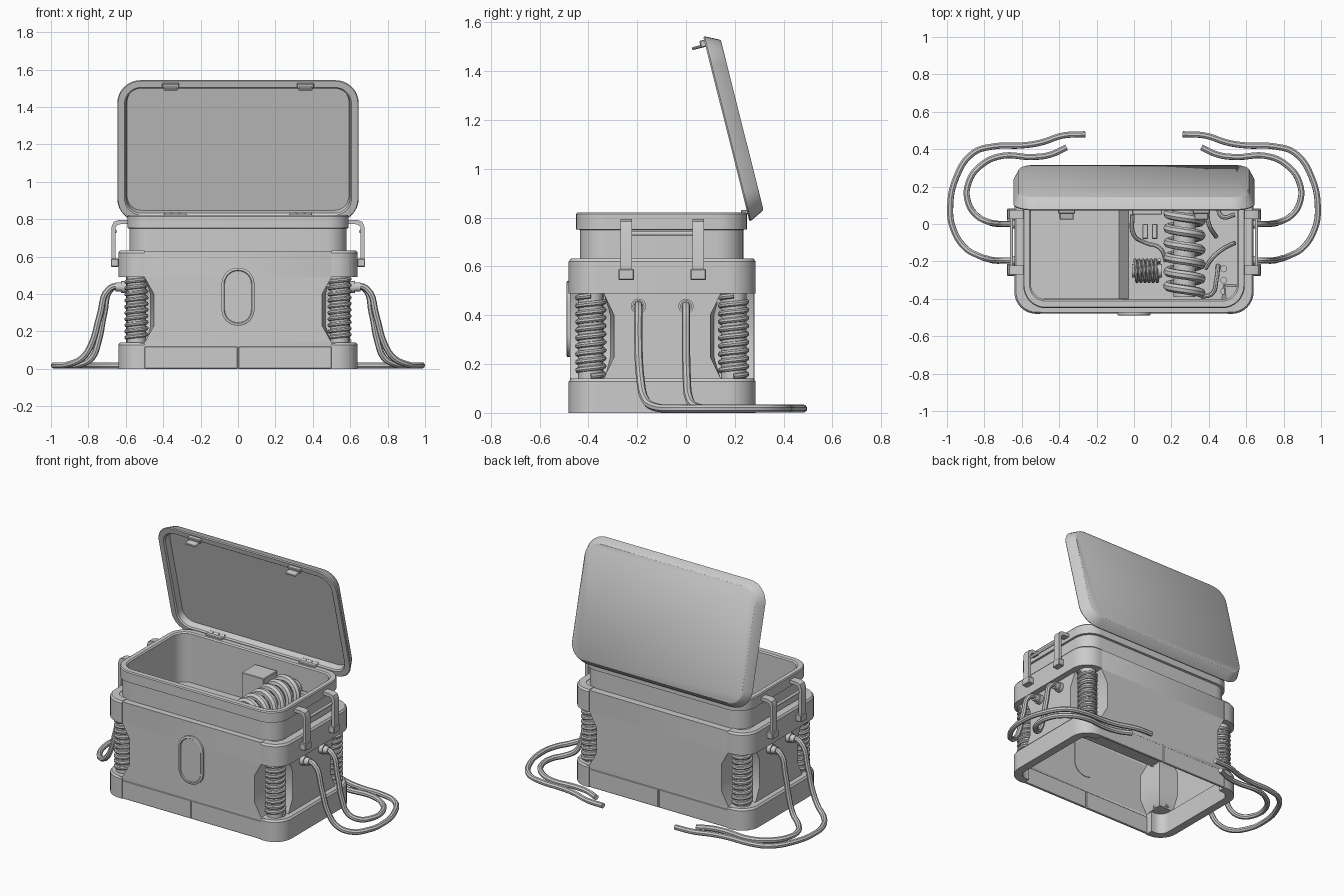
import bpy, bmesh
from math import sin, cos, pi, radians
from mathutils import Vector

if "Cube" in bpy.data.objects:
    bpy.data.objects.remove(bpy.data.objects["Cube"])

YC = -0.0975  # body centre in y


def loft(name, loops, cap0=True, cap1=True):
    """Skin closed loops of equal length, with optional end caps."""
    bm = bmesh.new()
    rows = [[bm.verts.new(p) for p in lp] for lp in loops]
    n = len(rows[0])
    for a, b in zip(rows, rows[1:]):
        for i in range(n):
            bm.faces.new((a[i], a[(i + 1) % n], b[(i + 1) % n], b[i]))
    if cap0:
        bm.faces.new(rows[0][::-1])
    if cap1:
        bm.faces.new(rows[-1])
    bmesh.ops.recalc_face_normals(bm, faces=bm.faces[:])
    me = bpy.data.meshes.new(name)
    bm.to_mesh(me)
    bm.free()
    ob = bpy.data.objects.new(name, me)
    bpy.context.collection.objects.link(ob)
    return ob


def arc(cx, cy, r, a0, a1, n=8):
    return [(cx + r * cos(radians(a0 + (a1 - a0) * i / n)),
             cy + r * sin(radians(a0 + (a1 - a0) * i / n))) for i in range(n + 1)]


def rrect(hx, hy, r):
    return (arc(hx - r, hy - r, r, 0, 90) + arc(r - hx, hy - r, r, 90, 180)
            + arc(r - hx, r - hy, r, 180, 270) + arc(hx - r, r - hy, r, 270, 360))


def box(name, c, s, bevel=0.004):
    x, y, z = (v / 2 for v in s)
    q = [(-x, -y), (x, -y), (x, y), (-x, y)]
    ob = loft(name, [[(a, b, k) for a, b in q] for k in (-z, z)])
    ob.location = c
    if bevel:
        m = ob.modifiers.new("bevel", 'BEVEL')
        m.width, m.segments = bevel, 1
    return ob


def rod(name, c, r, h, axis='Z', n=20):
    f = {'X': lambda a, b, t: (t, a, b), 'Y': lambda a, b, t: (a, t, b),
         'Z': lambda a, b, t: (a, b, t)}[axis]
    ring = [(r * cos(2 * pi * i / n), r * sin(2 * pi * i / n)) for i in range(n)]
    ob = loft(name, [[f(a, b, t) for a, b in ring] for t in (-h / 2, h / 2)])
    ob.location = c
    return ob


def tube(name, pts, r, poly=False):
    cu = bpy.data.curves.new(name, 'CURVE')
    cu.dimensions, cu.bevel_depth, cu.bevel_resolution = '3D', r, 2
    cu.use_fill_caps, cu.resolution_u = True, 5
    if poly:
        sp = cu.splines.new('POLY')
        sp.points.add(len(pts) - 1)
        for q, p in zip(sp.points, pts):
            q.co = (*p, 1)
    else:
        sp = cu.splines.new('BEZIER')
        sp.bezier_points.add(len(pts) - 1)
        for q, p in zip(sp.bezier_points, pts):
            q.co = p
            q.handle_left_type = q.handle_right_type = 'AUTO'
    ob = bpy.data.objects.new(name, cu)
    bpy.context.collection.objects.link(ob)
    return ob


def coil(name, c, R, r, length, turns, axis, seg=18):
    pts = []
    for i in range(turns * seg + 1):
        a, t = 2 * pi * i / seg, length * (i / (turns * seg) - 0.5)
        u, v = R * cos(a), R * sin(a)
        p = {'X': (t, u, v), 'Y': (u, t, v), 'Z': (u, v, t)}[axis]
        pts.append(Vector(c) + Vector(p))
    return tube(name, pts, r, True)


# Body shell: plan outline with a V pocket at each corner, open underneath
def plan(corner, z):
    out = []
    for sx, sy in ((1, 1), (-1, 1), (-1, -1), (1, -1)):
        q = [(sx * x, YC + sy * y, z) for x, y in corner]
        out += q if sx * sy < 0 else q[::-1]
    return out


full = [(.52, .377), (.577, .352), (.60, .30)]
ends = [(.50, .377), (.487, .235), (.60, .24)]
mid = [(.45, .377), (.468, .212), (.60, .197)]
neck = [(.50, .325), (.54, .31), (.56, .27)]
loft("body_shell", [plan(c, z) for c, z in (
    (full, 0), (full, .14), (ends, .14), (mid, .23), (mid, .40),
    (ends, .49), (full, .49), (full, .628), (neck, .628))], False, False)

# Seam ribs and lower strips on front and back
for name, s in (("front", -1), ("back", 1)):
    for sx in (1, -1):
        box(name + "_lower_strip", (sx * .251, YC + s * .373, .06), (.498, .014, .12))
    box(name + "_seam", (0, YC + s * .3765, .375), (.005, .003, .50), 0)

# Wrap-around bands at both ends of the body
def side_path(hx, hy, r, s):
    p = ([(.5, -hy)] + arc(hx - r, r - hy, r, -90, 0) + arc(hx - r, hy - r, r, 0, 90)
         + [(.5, hy)])
    return [(s * x, YC + y) for x, y in p]


for s in (1, -1):
    for name, z0, z1 in (("lower_band", 0, .14), ("upper_band", .49, .632)):
        o, ch, i = (side_path(.64 - d, .383 - d, .118 - d, s) for d in (0, .009, .055))
        loft(name, [[(*a, z0), (*a, z1 - .012), (*b, z1), (*c, z1), (*c, z0)]
                    for a, b, c in zip(o, ch, i)])

# Corner springs
for sx in (1, -1):
    for y in (-.39, .195):
        coil("corner_spring", (sx * .543, y, .315), .053, .0115, .33, 10, 'Z', 16)
        rod("spring_core", (sx * .543, y, .315), .052, .35)

# Neck, rim and inner tray
tray = ((.58, .335, .11, .62), (.58, .335, .11, .75), (.592, .35, .12, .752),
        (.592, .35, .12, .815), (.587, .345, .115, .822), (.56, .312, .09, .822),
        (.552, .304, .085, .815), (.552, .304, .085, .45))
loft("tray_and_rim", [[(x, y - .1, z) for x, y in rrect(hx, hy, r)]
                      for hx, hy, r, z in tray], False, True)
floor = loft("tray_floor_panel", [[(x - .29, y - .1, z) for x, y in ((-.26, -.30), (e, -.30), (e, .30), (-.26, .30))]
                                  for z, e in ((.45, .26), (.50, .21))])

# Oval plate on the front
oval = ((0, -.47), (0, -.487), (.005, -.490), (.013, -.490), (.017, -.485))
loft("front_oval_plate", [[(x, y, .385 + z) for x, z in rrect(.088 - d, .155 - d, .0865 - d)]
                          for d, y in oval])

# Open lid: dished rounded panel tilted back
V, W = Vector((0, -.243, .970)), Vector((0, .970, .243))
def lid_pt(x, v, w):
    return Vector((x, .26, .785)) + V * v + W * w


lid = ((.035, .067), (.028, .062), (0, .006), (.004, 0), (.038, 0), (.046, .008), (.052, .048))
loft("lid", [[lid_pt(x, .39 + v, w) for x, v in rrect(.645 - d, .39 - d, .125 - d * .9)]
             for d, w in lid])
tilt = radians(14.1)
for s in (1, -1):
    # Lid latches
    a = box("lid_latch", lid_pt(s * .36, .752, -.005), (.09, .03, .03))
    b = box("latch_hook", lid_pt(s * .36, .743, -.032), (.075, .05, .012))
    a.rotation_euler.x = b.rotation_euler.x = tilt
    # Hinges
    box("hinge_plate", (s * .335, .247, .822), (.12, .045, .018))
    for k in (-.042, 0, .042):
        rod("hinge_knuckle", (s * .335 + k, .262, .826), .013, .034, 'X', 12)

    # Side handles: bent straps, feet and a cross bar
    strap = ((.58, .795), (.64, .795), (.665, .785), (.675, .76), (.675, .56),
             (.655, .56), (.655, .755), (.642, .772), (.58, .775))
    for y in (-.245, .05):
        loft("handle_strap", [[(s * x, y + k, z) for x, z in strap] for k in (-.024, .024)])
        box("handle_foot", (s * .659, y, .567), (.042, .064, .045))
    rod("handle_bar", (s * .655, -.0975, .735), .009, .27, 'Y', 12)

    # Cables running down and round to the back
    outer = ((.60, -.195, .44), (.685, -.195, .43), (.74, -.195, .28), (.78, -.187, .14),
             (.83, -.17, .06), (.90, -.13, .025), (.965, -.03, .018), (.983, .08, .018),
             (.95, .25, .018), (.86, .38, .018), (.75, .415, .018), (.60, .42, .018),
             (.50, .435, .018), (.38, .473, .018), (.26, .48, .018))
    inner = ((.60, 0, .44), (.675, 0, .43), (.715, 0, .30), (.745, .003, .15), (.78, .012, .06),
             (.835, .04, .025), (.885, .11, .018), (.885, .22, .018), (.81, .32, .018),
             (.70, .365, .018), (.55, .358, .018), (.45, .37, .018), (.36, .41, .018))
    for name, path in (("outer_cable", outer), ("inner_cable", inner)):
        tube(name, [(s * x, y, z) for x, y, z in path], .017)
        rod("cable_socket", (s * .61, path[0][1], .437), .031, .03, 'X')
        rod("cable_collar", (s * .635, path[0][1], .437), .024, .04, 'X')

# Machinery inside the tray
coil("large_coil", (.27, -.10, .67), .088, .025, .54, 7, 'Y', 24)
rod("large_coil_core", (.27, -.10, .67), .06, .58, 'Y')
coil("small_coil", (.07, -.25, .53), .058, .009, .13, 6, 'X', 16)
rod("small_coil_core", (.07, -.25, .53), .035, .16, 'X')
box("control_block", (.07, .12, .60), (.16, .14, .30))
for x in (.06, .11):
    box("terminal", (x, -.04, .50), (.03, .08, .10))
for y in (-.24, -.30, -.36):
    rod("button", (.48, y, .46), .018, .04)
wires = (((-.01, .05, .55), (0, -.06, .53), (.06, -.10, .50), (.14, -.13, .52), (.17, -.2, .5)),
         ((.39, .10, .55), (.40, 0, .56), (.44, -.07, .50)),
         ((.54, -.10, .55), (.48, -.13, .52), (.42, -.18, .52), (.38, -.24, .5)),
         ((.54, .05, .55), (.47, .04, .55), (.45, .12, .53)),
         ((.45, -.22, .46), (.44, -.30, .52), (.42, -.37, .52), (.36, -.39, .5)))
for w in wires:
    tube("tray_wire", w, .012)

# Turn tubes into meshes and smooth the round parts
for ob in bpy.context.scene.objects:
    ob.select_set(True)
    bpy.context.view_layer.objects.active = ob
bpy.ops.object.convert(target='MESH')
bpy.ops.object.shade_smooth_by_angle(angle=radians(35))
